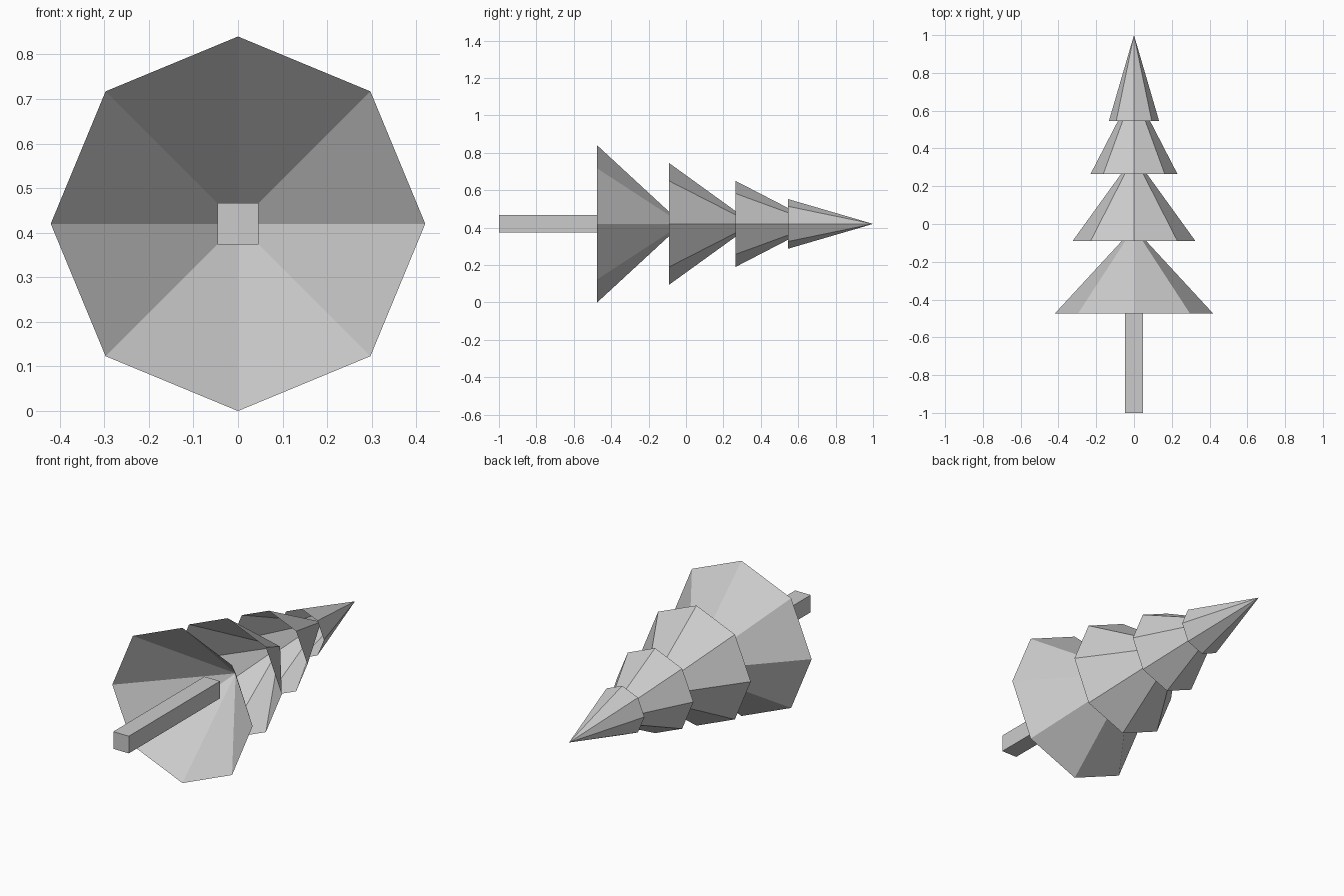
import bpy
import math

cube = bpy.data.objects.get("Cube")
if cube:
    bpy.data.objects.remove(cube, do_unlink=True)

GREY = (0.6, 0.6, 0.6, 1.0)
AXIS_Z = 0.42  # the tree lies along y at this height

grey = bpy.data.materials.new("plain_grey")
grey.use_nodes = True
grey.diffuse_color = GREY
for node in grey.node_tree.nodes:
    if node.type == 'BSDF_PRINCIPLED':
        node.inputs["Base Color"].default_value = GREY
        node.inputs["Roughness"].default_value = 0.8


def add_tier(name, base_y, tip_y, radius):
    """Hollow eight-sided cone, open at the base and pointing to the back."""
    bpy.ops.mesh.primitive_cone_add(
        vertices=8, radius1=radius, radius2=0, depth=tip_y - base_y,
        end_fill_type='NOTHING',
        location=(0, (base_y + tip_y) / 2, AXIS_Z),
        rotation=(-math.pi / 2, 0, 0))
    tier = bpy.context.object
    tier.name = name
    tier.data.materials.append(grey)


# Branch tiers, from the widest to the tip
add_tier("bottom_branches", -0.475, -0.02, 0.42)
add_tier("lower_branches", -0.09, 0.36, 0.325)
add_tier("upper_branches", 0.265, 0.71, 0.23)
add_tier("top_branches", 0.545, 1.0, 0.133)

# Square trunk, ending inside the bottom tier
trunk_start, trunk_end, trunk_width = -1.0, -0.22, 0.093
bpy.ops.mesh.primitive_cube_add(
    size=1, location=(0, (trunk_start + trunk_end) / 2, AXIS_Z))
trunk = bpy.context.object
trunk.name = "trunk"
trunk.scale = (trunk_width, trunk_end - trunk_start, trunk_width)
bpy.ops.object.transform_apply(location=False, rotation=False, scale=True)
trunk.data.materials.append(grey)
